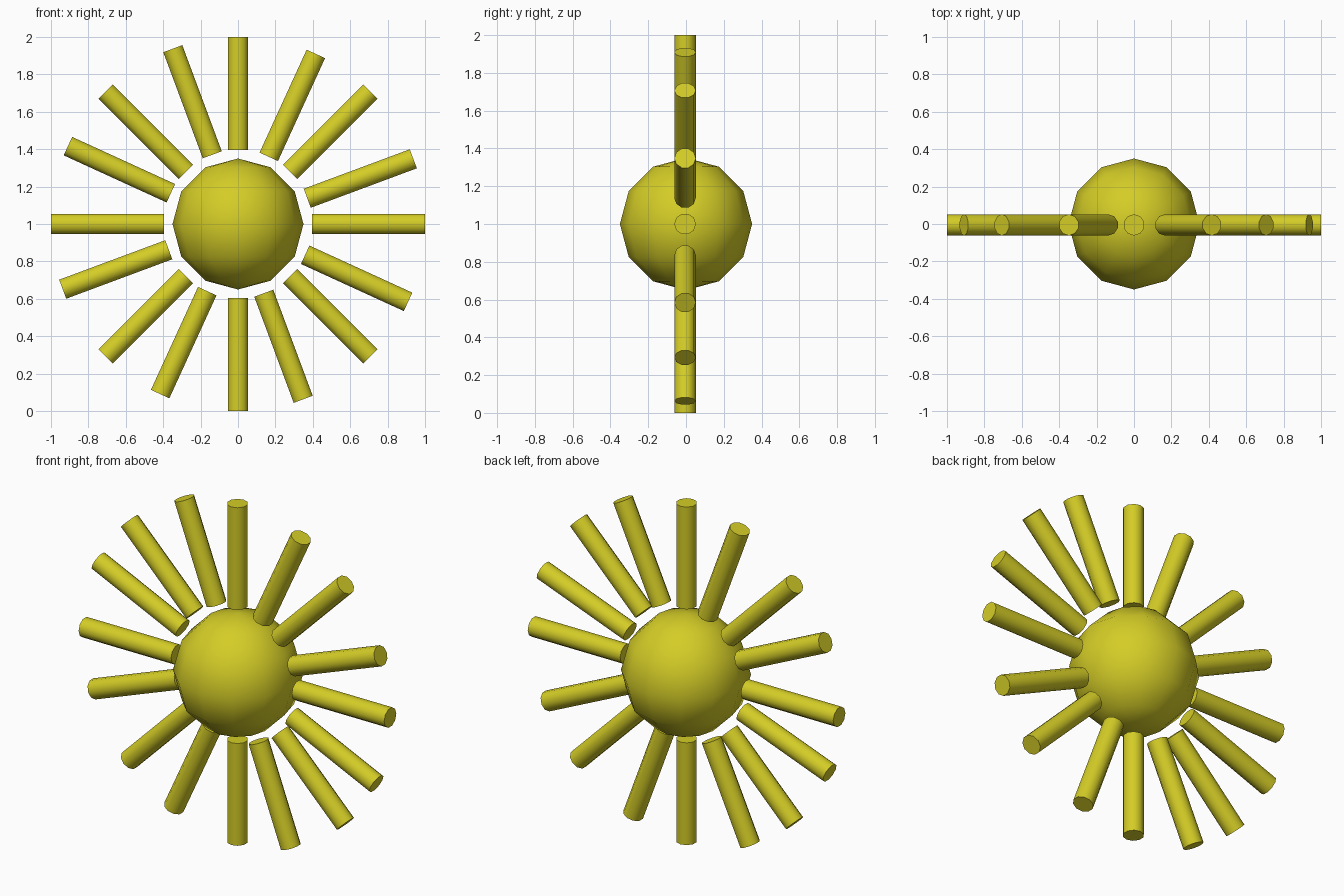
import bpy, math
from mathutils import Matrix, Vector

if "Cube" in bpy.data.objects:
    bpy.data.objects.remove(bpy.data.objects["Cube"])

CENTER = Vector((0, 0, 1.0))
RAY_R, INNER, OUTER = 0.057, 0.395, 1.0

yellow = bpy.data.materials.new("sun yellow")
yellow.diffuse_color = (0.66, 0.61, 0.02, 1)
yellow.use_nodes = True
yellow.node_tree.nodes["Principled BSDF"].inputs["Base Color"].default_value = yellow.diffuse_color


def finish(name, angle):
    ob = bpy.context.object
    ob.name = name
    ob.data.materials.append(yellow)
    bpy.ops.object.shade_smooth_by_angle(angle=math.radians(angle))
    return ob


# Central ball
bpy.ops.mesh.primitive_uv_sphere_add(segments=12, ring_count=6, radius=0.35, location=CENTER)
finish("sun_ball", 60)


# One rod-shaped ray pointing outwards in the xz plane
def ray(index, degrees):
    a = math.radians(degrees)
    direction = Vector((math.cos(a), 0, math.sin(a)))
    bpy.ops.mesh.primitive_cylinder_add(vertices=10, radius=RAY_R, depth=OUTER - INNER)
    ob = finish(f"ray_{index:02d}", 50)
    pos = CENTER + direction * (INNER + OUTER) / 2 + Vector((0, -0.005, 0))
    ob.matrix_world = Matrix.Translation(pos) @ Matrix.Rotation(math.pi / 2 - a, 4, 'Y')


# Eight main rays and eight slightly off-centre in-between rays
for i in range(8):
    ray(2 * i, 45 * i)
    ray(2 * i + 1, 45 * i + 20.4)
